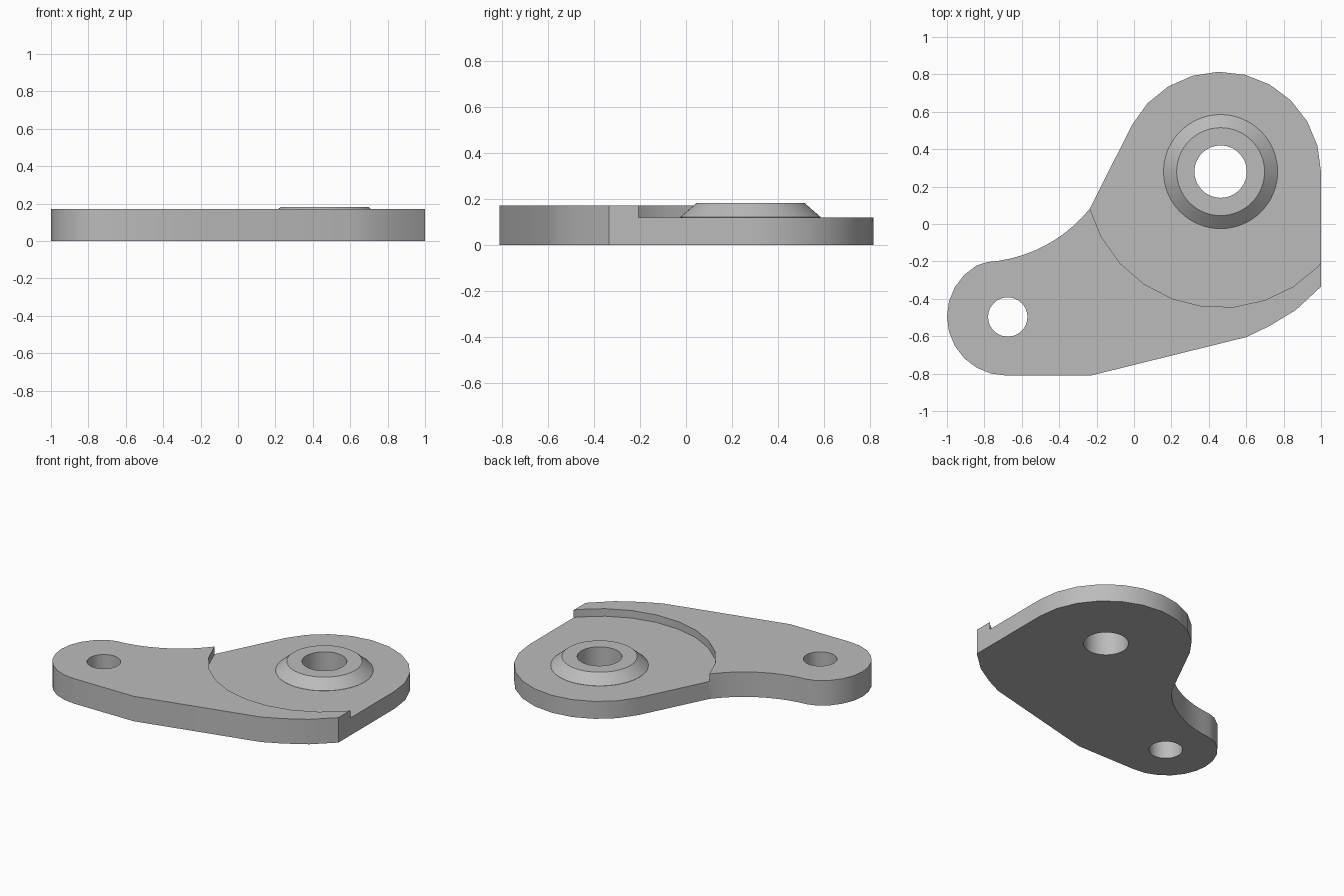
import bpy, bmesh, math

if "Cube" in bpy.data.objects:
    bpy.data.objects.remove(bpy.data.objects["Cube"], do_unlink=True)

BOSS = (0.463, 0.28)      # centre of the large bore
FOOT = (-0.675, -0.497)   # centre of the small bore
STEP_Z, PLATE_Z, BOSS_Z = 0.12, 0.172, 0.182

grey = bpy.data.materials.new("plain grey")
grey.use_nodes = True
colour = (0.5, 0.5, 0.5, 1)
grey.diffuse_color = colour
grey.node_tree.nodes["Principled BSDF"].inputs["Base Color"].default_value = colour


def arc(cx, cy, r, start, end, steps):
    """Points on an arc, angles in degrees."""
    out = []
    for i in range(steps + 1):
        a = math.radians(start + (end - start) * i / steps)
        out.append((cx + r * math.cos(a), cy + r * math.sin(a)))
    return out


def loft(name, rings):
    """Solid skinned through (outline, z) rings with equal point counts."""
    bm = bmesh.new()
    loops = [[bm.verts.new((x, y, z)) for x, y in pts] for pts, z in rings]
    for low, high in zip(loops, loops[1:]):
        n = len(low)
        for i in range(n):
            j = (i + 1) % n
            bm.faces.new((low[i], low[j], high[j], high[i]))
    bm.faces.new(loops[0][::-1])
    bm.faces.new(loops[-1])
    bmesh.ops.recalc_face_normals(bm, faces=bm.faces)
    mesh = bpy.data.meshes.new(name)
    bm.to_mesh(mesh)
    bm.free()
    mesh.materials.append(grey)
    obj = bpy.data.objects.new(name, mesh)
    bpy.context.collection.objects.link(obj)
    return obj


def circle(centre, r, n, start=0):
    return arc(*centre, r, start, start + 360, n)[:-1]


def combine(target, tool, operation):
    """Apply a boolean and remove the helper."""
    bpy.context.view_layer.objects.active = target
    mod = target.modifiers.new(operation.lower(), 'BOOLEAN')
    mod.operation, mod.solver, mod.object = operation, 'EXACT', tool
    bpy.ops.object.modifier_apply(modifier=mod.name)
    bpy.data.objects.remove(tool, do_unlink=True)


# Plate outline: large end, concave flank, small foot, lower edge
outline = [(1.0, -0.335)]
outline += arc(0.463, 0.277, 0.537, 0, 152, 10)
outline += arc(-0.836, 0.565, 0.77, -38.6, -86, 10)
outline += arc(-0.685, -0.495, 0.315, 120, 270, 10)
outline += [(-0.23, -0.81), (0.60, -0.605), (0.725, -0.545), (0.865, -0.46)]
bracket = loft("bracket_plate", [(outline, 0), (outline, PLATE_Z)])

# Round recess that lowers the large end
recess = circle(BOSS, 0.727, 27, 195.6)
combine(bracket, loft("recess_cutter", [(recess, STEP_Z), (recess, 0.4)]), 'DIFFERENCE')

# Conical boss around the large bore
wide, narrow = circle(BOSS, 0.305, 64), circle(BOSS, 0.235, 64)
boss = loft("boss", [(wide, 0.06), (wide, STEP_Z + 0.001), (narrow, BOSS_Z)])
combine(bracket, boss, 'UNION')

# Through bores
for centre, radius in ((BOSS, 0.14), (FOOT, 0.105)):
    hole = circle(centre, radius, 48)
    combine(bracket, loft("bore_cutter", [(hole, -0.1), (hole, 0.4)]), 'DIFFERENCE')

# Smooth the curved walls, keep rims crisp and flat walls flat
bpy.ops.object.select_all(action='DESELECT')
bracket.select_set(True)
bpy.context.view_layer.objects.active = bracket
bpy.ops.object.shade_smooth_by_angle(angle=math.radians(28))
weighted = bracket.modifiers.new("weighted normals", 'WEIGHTED_NORMAL')
weighted.keep_sharp = True
